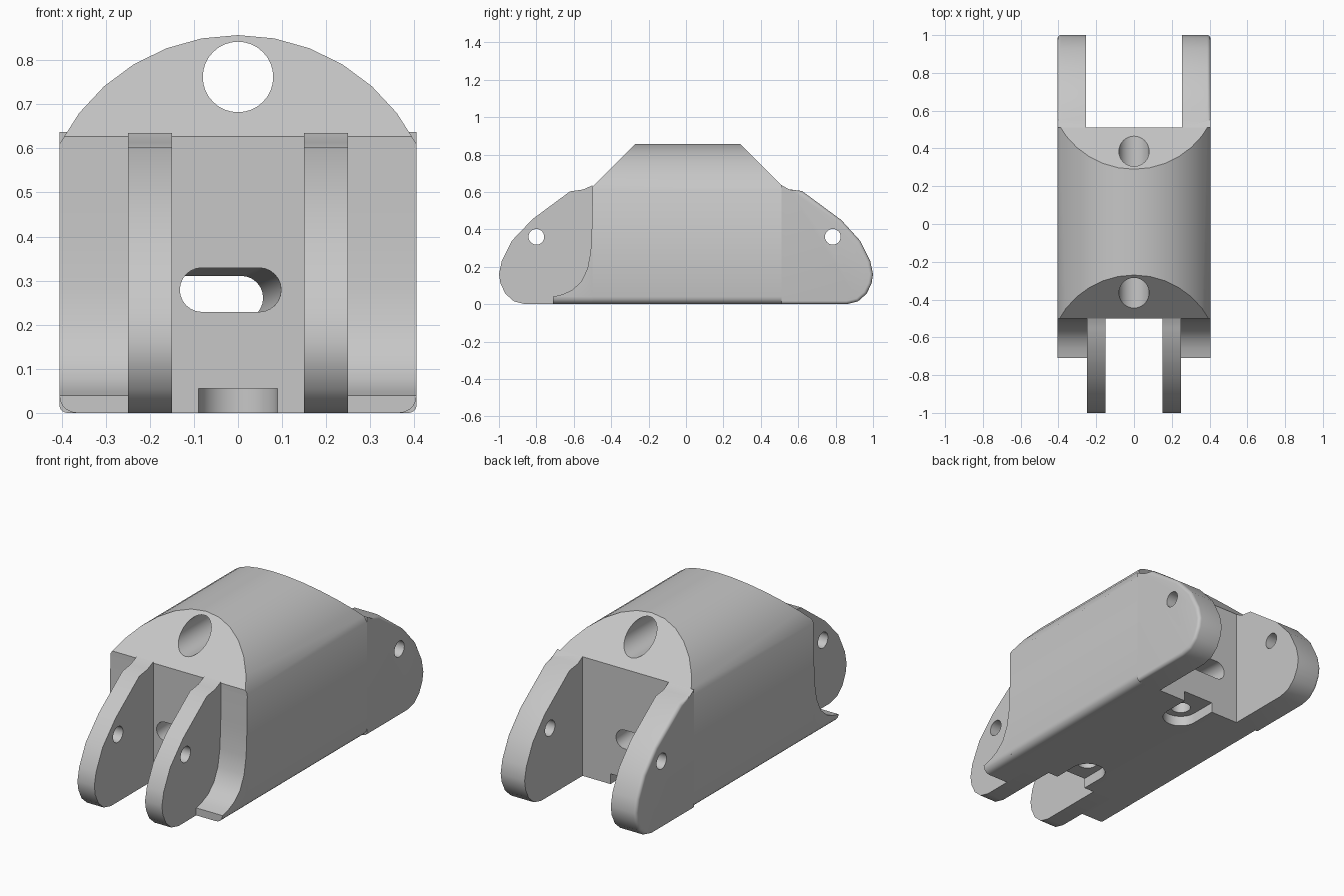
import bpy, bmesh, math

cube = bpy.data.objects.get("Cube")
if cube:
    bpy.data.objects.remove(cube, do_unlink=True)

GREY = (0.57, 0.57, 0.57, 1)
mat = bpy.data.materials.new("plain grey")
mat.use_nodes = True
mat.diffuse_color = GREY
mat.node_tree.nodes["Principled BSDF"].inputs["Base Color"].default_value = GREY

HALF = 0.405      # half width of the link
ROUND = 0.04      # radius of the lower outer edges
FRONT, REAR = -0.5, 0.51


def prism(name, pts, axis, lo, hi, shift=(0, 0)):
    """Extrude a 2D outline along an axis; shift slants the far end."""
    def place(a, b, t):
        return {"x": (t, a, b), "y": (a, t, b), "z": (a, b, t)}[axis]
    bm = bmesh.new()
    near = [bm.verts.new(place(a, b, lo)) for a, b in pts]
    far = [bm.verts.new(place(a + shift[0], b + shift[1], hi)) for a, b in pts]
    bm.faces.new(near)
    bm.faces.new(far[::-1])
    for i in range(len(pts)):
        j = (i + 1) % len(pts)
        bm.faces.new((near[i], far[i], far[j], near[j]))
    bmesh.ops.recalc_face_normals(bm, faces=bm.faces)
    mesh = bpy.data.meshes.new(name)
    bm.to_mesh(mesh)
    bm.free()
    ob = bpy.data.objects.new(name, mesh)
    bpy.context.collection.objects.link(ob)
    mesh.materials.append(mat)
    return ob


def arc(cx, cy, r, a0, a1, n):
    steps = [math.radians(a0 + (a1 - a0) * i / n) for i in range(n + 1)]
    return [(cx + r * math.cos(a), cy + r * math.sin(a)) for a in steps]


def circle(cx, cy, r, n=32):
    return arc(cx, cy, r, 0, 360, n)[:-1]


def activate(ob):
    bpy.ops.object.select_all(action="DESELECT")
    ob.select_set(True)
    bpy.context.view_layer.objects.active = ob


def boolean(ob, tool, operation="DIFFERENCE"):
    mod = ob.modifiers.new("cut", "BOOLEAN")
    mod.operation, mod.solver, mod.object = operation, "EXACT", tool
    activate(ob)
    bpy.ops.object.modifier_apply(modifier=mod.name)
    bpy.data.objects.remove(tool, do_unlink=True)


def round_edges(ob, width, rule):
    bm = bmesh.new()
    bm.from_mesh(ob.data)
    edges = [e for e in bm.edges if rule(*[v.co for v in e.verts])]
    bmesh.ops.bevel(bm, geom=edges, offset=width, segments=5, profile=0.5,
                    affect="EDGES", clamp_overlap=True)
    bm.to_mesh(ob.data)
    bm.free()


def finish(ob):
    activate(ob)
    bpy.ops.object.shade_smooth_by_angle(angle=math.radians(35))


# Body: domed cross-section trimmed by a side outline with sloped ends
dome_r, dome_z = 0.4555, 0.4015
section = arc(0, dome_z, dome_r, 27.3, 152.7, 12)
section += arc(-HALF + ROUND, ROUND, ROUND, 180, 270, 5)
section += arc(HALF - ROUND, ROUND, ROUND, 270, 360, 5)
body = prism("link_body", section, "y", -0.8, 0.8)
side = [(FRONT, -0.1), (REAR, -0.1), (REAR, 0.637), (0.247, 0.9),
        (-0.227, 0.9), (FRONT, 0.627)]
boolean(body, prism("side_trim", side, "x", -1, 1), "INTERSECT")

# Long bore under the dome
boolean(body, prism("bore", circle(0, 0.762, 0.08), "y", -0.9, 0.9))

# Slanted oval passage through the middle
oval = arc(0.05, 0.28, 0.05, -90, 90, 12) + arc(-0.08, 0.28, 0.05, 90, 270, 12)
boolean(body, prism("passage", oval, "y", -0.55, 0.56, (-0.045, -0.02)))

# Round-ended recess with a blind hole under each end
for s in (-1, 1):
    cy = s * 0.37
    outline = arc(0, cy, 0.09, 0, -180 * s, 16) + [(-0.09, s * 0.6), (0.09, s * 0.6)]
    boolean(body, prism("recess", outline, "z", -0.1, 0.055))
    boolean(body, prism("blind_hole", circle(0, cy, 0.05), "z", -0.1, 0.15))
finish(body)

# Outlines of the lugs and the curved ledge beside the front pair
front_outline = [(FRONT, 0), (-0.86, 0), (-0.92, 0.015), (-0.965, 0.055),
                 (-0.992, 0.11), (-1, 0.16), (-0.985, 0.23), (-0.93, 0.34),
                 (-0.82, 0.455), (-0.62, 0.603), (-0.55, 0.613), (FRONT, 0.635)]
rear_outline = [(REAR, 0), (0.86, 0), (0.92, 0.015), (0.965, 0.055),
                (0.992, 0.11), (1, 0.16), (0.985, 0.23), (0.93, 0.34),
                (0.83, 0.45), (0.62, 0.605), (0.55, 0.614), (REAR, 0.637)]
ledge_outline = [(FRONT, 0), (-0.71, 0), (-0.71, 0.04), (-0.66, 0.052),
                 (-0.61, 0.075), (-0.56, 0.12), (-0.527, 0.19),
                 (-0.51, 0.28), (-0.503, 0.42), (FRONT, 0.6)]


def on_outside(a, b):
    return min(abs(a.x), abs(b.x)) > HALF - 0.001


def rear_rim(a, b):
    # Outer rim, leaving the joint with the body square
    return on_outside(a, b) and max(a.y, b.y) > 0.6


def ledge_bottom(a, b):
    return on_outside(a, b) and max(a.z, b.z) < 0.001


for s, label in ((-1, "right"), (1, "left")):
    lug = prism("front_lug_" + label, front_outline, "x", s * 0.15, s * 0.25)
    boolean(lug, prism("pin_hole", circle(-0.8, 0.36, 0.042, 24), "x", -1, 1))
    finish(lug)

    ledge = prism("front_ledge_" + label, ledge_outline, "x", s * 0.25, s * HALF)
    round_edges(ledge, 0.039, ledge_bottom)
    finish(ledge)

    lug = prism("rear_lug_" + label, rear_outline, "x", s * 0.255, s * HALF)
    round_edges(lug, ROUND, rear_rim)
    boolean(lug, prism("pin_hole", circle(0.785, 0.36, 0.042, 24), "x", -1, 1))
    finish(lug)
